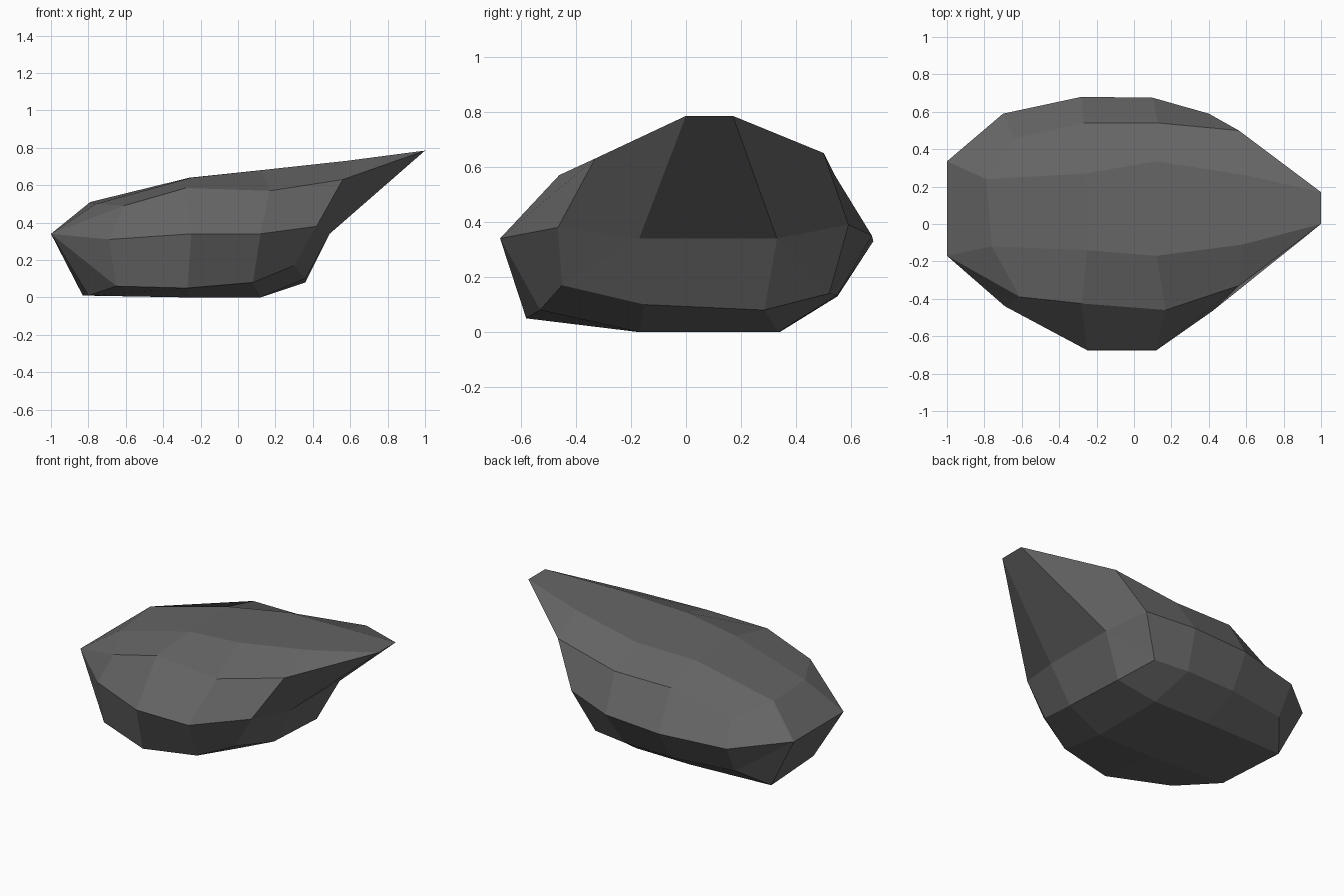
import bpy
import bmesh
from mathutils import Vector

# Remove the default object
default_cube = bpy.data.objects.get("Cube")
if default_cube:
    bpy.data.objects.remove(default_cube, do_unlink=True)


def stone_material():
    """Single flat dark grey."""
    material = bpy.data.materials.new("dark_grey_stone")
    material.use_nodes = True
    colour = (0.13, 0.13, 0.13, 1)
    material.diffuse_color = colour
    shader = material.node_tree.nodes["Principled BSDF"]
    shader.inputs["Base Color"].default_value = colour
    shader.inputs["Roughness"].default_value = 0.9
    return material


# Shared end points, in hundredths: blunt edge, overhanging tip, knee under the tip
blunt_front, blunt_back = (-100, -17, 34), (-100, 33.5, 34)
tip_front, tip_back = (100, 0, 78.5), (100, 17, 78.5)
knee_front, knee_back = (49, -17, 34), (49, 33, 34)

# Long ridges of the boulder, each running from the blunt end to the tip end
top_front = [blunt_front, (-76, -12, 50), (-25, -14, 64), (12, -17, 68), (58, -11, 73), tip_front]
top_back = [blunt_back, (-79, 24, 51), (-26, 27, 64), (12, 33.5, 68), (60, 26, 73), tip_back]
shoulder_back = [blunt_back, (-64, 46, 44), (-27, 54, 57), (13, 54, 57), (56, 50, 65), tip_back]
waist_back = [blunt_back, (-70, 59, 31), (-28, 68, 33), (10, 67.5, 35), (40, 59, 39), knee_back]
foot_back = [blunt_back, (-69, 49, 13), (-29, 55, 13), (5, 55, 13.5), (28, 52, 14), knee_back]
base_back = [blunt_back, (-83, 32, 1), (-27, 34, 0), (12, 33.5, 0), (36, 28.5, 8), knee_back]
base_front = [blunt_front, (-80, -15, 1), (-27, -17, 0), (12, -17, 0), (36, -15, 10), knee_front]
foot_front = [blunt_front, (-65, -43, 6), (-27, -58, 5), (8, -53, 8), (30, -45, 17), knee_front]
waist_front = [blunt_front, (-69, -44, 31), (-25, -67.5, 34), (12, -67.5, 34), (42, -46.5, 38), knee_front]
shoulder_front = [blunt_front, (-61, -39, 49), (-28, -42.5, 58.5), (17, -46, 57), (56, -33, 63), tip_front]

ridges = [top_front, top_back, shoulder_back, waist_back, foot_back,
          base_back, base_front, foot_front, waist_front, shoulder_front]

bm = bmesh.new()
corners = {}


def corner(point):
    """Make each corner once, so neighbouring facets share it."""
    if point not in corners:
        corners[point] = bm.verts.new(Vector(point) / 100)
    return corners[point]


def facet(points):
    """Add a facet, dropping repeated corners at the pinched ends."""
    unique = list(dict.fromkeys(points))
    if len(unique) > 2:
        bm.faces.new([corner(p) for p in unique])


# Facets between each pair of neighbouring ridges
for ridge, following in zip(ridges, ridges[1:] + ridges[:1]):
    for i in range(len(ridge) - 1):
        facet([ridge[i], ridge[i + 1], following[i + 1], following[i]])

# Sloping face beneath the tip
facet([tip_front, tip_back, knee_back, knee_front])
bmesh.ops.recalc_face_normals(bm, faces=bm.faces)

mesh = bpy.data.meshes.new("boulder")
bm.to_mesh(mesh)
bm.free()
mesh.materials.append(stone_material())
boulder = bpy.data.objects.new("boulder", mesh)
bpy.context.collection.objects.link(boulder)
